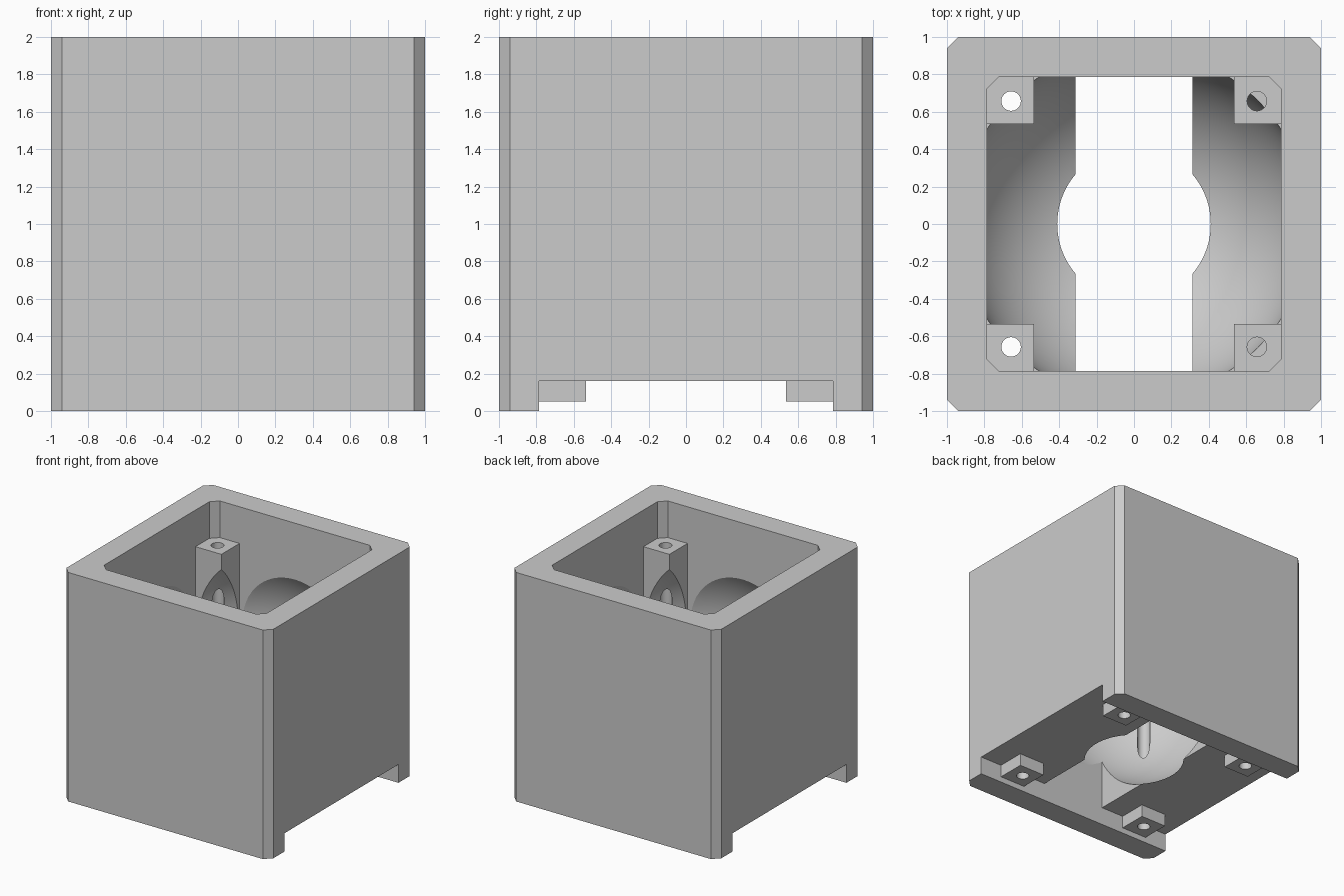
import bpy
import bmesh
import math

cube = bpy.data.objects.get("Cube")
if cube:
    bpy.data.objects.remove(cube, do_unlink=True)

INNER = 0.785     # half width of the cavity
POST = 0.535      # inner side of the corner posts
HOLE = 0.657      # screw hole offset
FLOOR = 1.0       # top of the solid lower half
CHANNEL = 0.16    # height of the channel underneath

grey = bpy.data.materials.new("plain_grey")
grey.use_nodes = True
colour = (0.6, 0.6, 0.6, 1)
grey.diffuse_color = colour
grey.node_tree.nodes["Principled BSDF"].inputs["Base Color"].default_value = colour


def finish(name, bm):
    bmesh.ops.recalc_face_normals(bm, faces=bm.faces[:])
    mesh = bpy.data.meshes.new(name)
    bm.to_mesh(mesh)
    bm.free()
    mesh.materials.append(grey)
    obj = bpy.data.objects.new(name, mesh)
    bpy.context.collection.objects.link(obj)
    return obj


def block(name, x, y, z, chamfer=0):
    """Box from (min, max) pairs, with optional chamfered upright edges."""
    bm = bmesh.new()
    bmesh.ops.create_cube(bm, size=1)
    for v in bm.verts:
        v.co = [r[1] if c > 0 else r[0] for c, r in zip(v.co, (x, y, z))]
    if chamfer:
        upright = [e for e in bm.edges
                   if abs(e.verts[0].co.z - e.verts[1].co.z) > 0.01]
        bmesh.ops.bevel(bm, geom=upright, offset=chamfer, segments=1,
                        affect='EDGES')
    return finish(name, bm)


def rod(name, x, y, z0, z1):
    bm = bmesh.new()
    bmesh.ops.create_cone(bm, cap_ends=True, segments=32, radius1=0.052,
                          radius2=0.052, depth=z1 - z0)
    bmesh.ops.translate(bm, verts=bm.verts[:], vec=(x, y, (z0 + z1) / 2))
    return finish(name, bm)


def combine(target, tool, operation):
    tool.hide_render = True
    mod = target.modifiers.new("combine", 'BOOLEAN')
    mod.operation, mod.solver, mod.object = operation, 'EXACT', tool
    bpy.context.view_layer.objects.active = target
    bpy.ops.object.modifier_apply(modifier=mod.name)
    bpy.data.objects.remove(tool, do_unlink=True)


def span(s, a, b):
    return tuple(sorted((s * a, s * b)))


# Outer body, upper cavity and channel under the base
wide = (-INNER, INNER)
housing = block("housing", (-1, 1), (-1, 1), (0, 2), 0.06)
combine(housing, block("cavity", wide, wide, (FLOOR, 2.2), 0.06), 'DIFFERENCE')
combine(housing, block("channel", (-1.2, 1.2), wide, (-0.2, CHANNEL)), 'DIFFERENCE')

# Corner posts in the cavity and feet under the base
corners = [(sx, sy) for sx in (-1, 1) for sy in (-1, 1)]
for sx, sy in corners:
    post = block("post", span(sx, POST, 0.85), span(sy, POST, 0.85), (0.9, 1.68))
    combine(housing, post, 'UNION')
    foot = block("foot", span(sx, POST, INNER), span(sy, POST, 0.85), (0.05, 0.25))
    combine(housing, foot, 'UNION')

# Slot through the floor
combine(housing, block("slot", (-0.312, 0.312), wide, (-0.2, 1.1)), 'DIFFERENCE')

# Round hollow in the middle
bm = bmesh.new()
bmesh.ops.create_uvsphere(bm, u_segments=96, v_segments=48, radius=0.935)
bmesh.ops.translate(bm, verts=bm.verts[:], vec=(0, 0, 1))
combine(housing, finish("hollow", bm), 'DIFFERENCE')

# Screw holes: right through on one side, blind on the other
for sx, sy in corners:
    spans = [(-0.1, 1.9)] if sx < 0 else [(-0.1, 0.4), (FLOOR, 1.9)]
    for z0, z1 in spans:
        combine(housing, rod("hole", sx * HOLE, sy * HOLE, z0, z1), 'DIFFERENCE')

# Smooth the round surfaces only
bpy.ops.object.select_all(action='DESELECT')
housing.select_set(True)
bpy.context.view_layer.objects.active = housing
bpy.ops.object.shade_smooth_by_angle(angle=math.radians(30))
